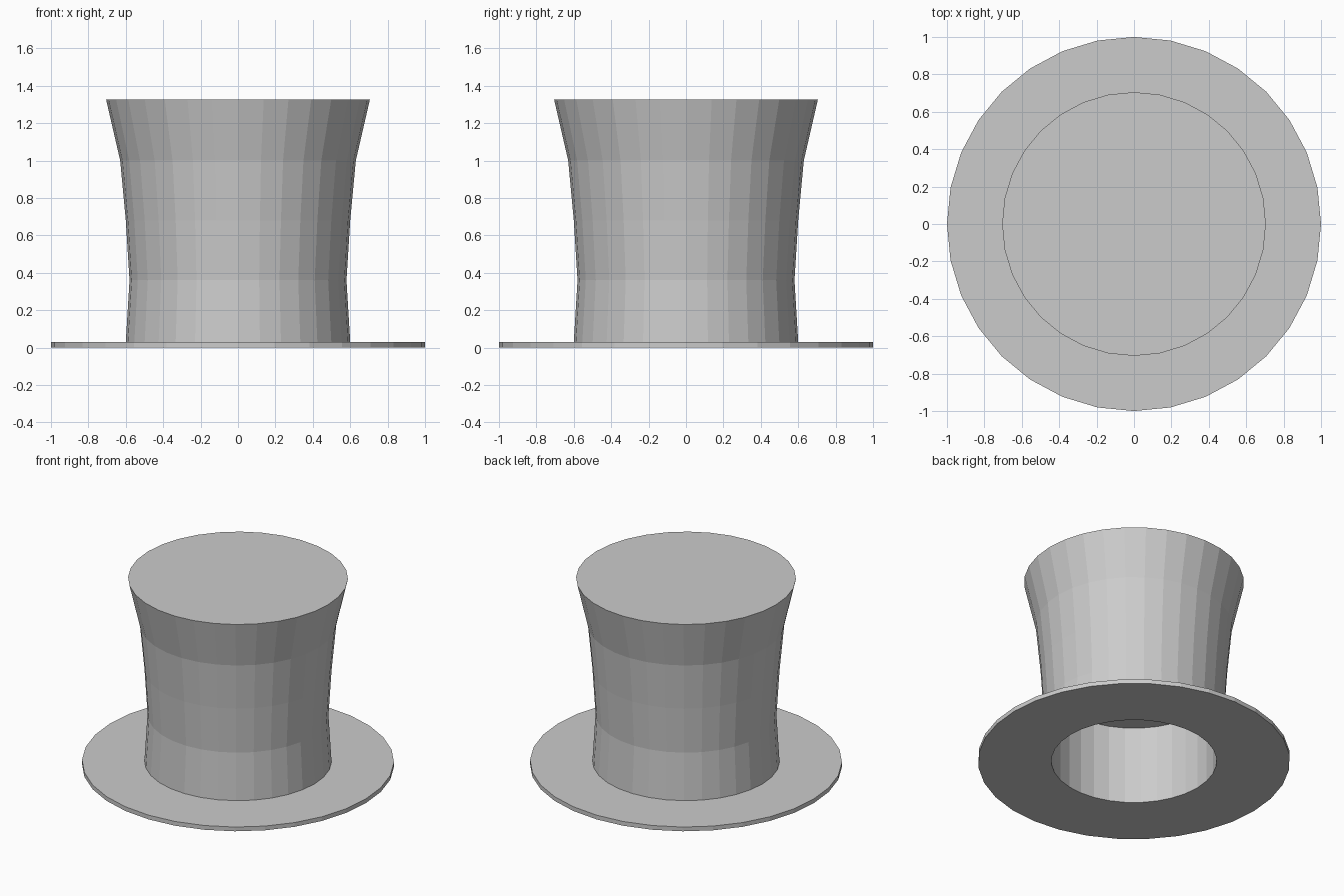
import bpy, bmesh, math

if "Cube" in bpy.data.objects:
    bpy.data.objects.remove(bpy.data.objects["Cube"])

SIDES = 32


def lathe(name, profile):
    """Revolve an (r, z) profile around z; points with r = 0 become poles closed by one flat face."""
    bm = bmesh.new()
    rings = []
    for r, z in profile:
        rings.append([bm.verts.new((r * math.cos(2 * math.pi * i / SIDES),
                                    r * math.sin(2 * math.pi * i / SIDES), z))
                      for i in range(SIDES)])
    for a, b in zip(rings, rings[1:]):
        for i in range(SIDES):
            j = (i + 1) % SIDES
            bm.faces.new((a[i], a[j], b[j], b[i]))
    # flat caps: ceiling of the hollow and top of the crown
    bm.faces.new(rings[0])
    bm.faces.new(rings[-1])
    bmesh.ops.recalc_face_normals(bm, faces=bm.faces[:])
    mesh = bpy.data.meshes.new(name)
    bm.to_mesh(mesh)
    bm.free()
    obj = bpy.data.objects.new(name, mesh)
    bpy.context.collection.objects.link(obj)
    return obj


hollow = [(0.53, 0.55), (0.53, 0.0)]
brim = [(1.0, 0.0), (1.0, 0.03)]
crown = [(0.60, 0.03), (0.58, 0.36), (0.60, 0.68), (0.63, 1.0), (0.705, 1.325)]

# One continuous shell: head opening, brim and flared crown
lathe("top_hat", hollow + brim + crown)
